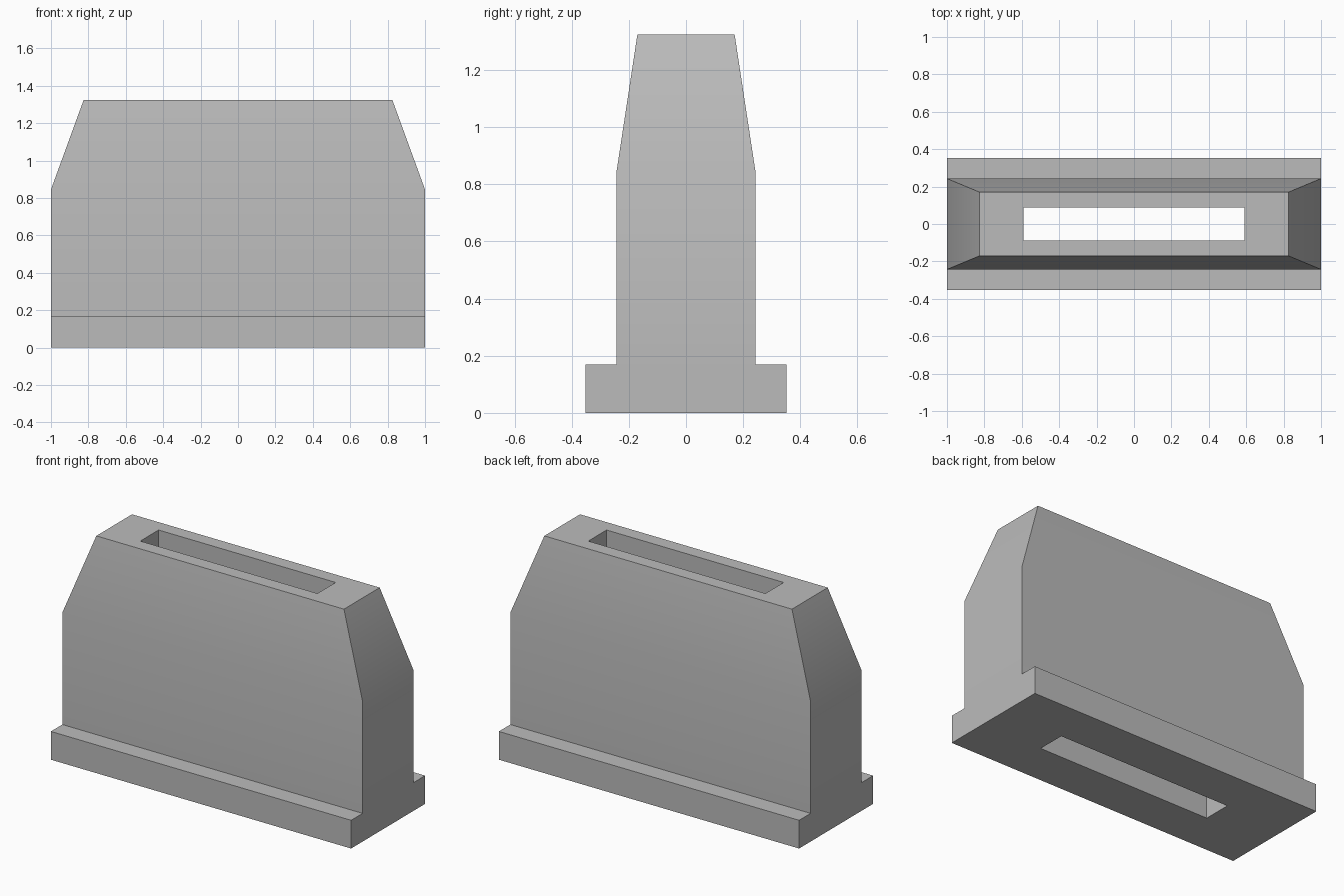
import bpy
import bmesh
from math import radians

cube = bpy.data.objects.get("Cube")
if cube:
    bpy.data.objects.remove(cube, do_unlink=True)

# Plain grey material
grey = bpy.data.materials.new("grey")
grey.use_nodes = True
colour = (0.5, 0.5, 0.5, 1)
grey.diffuse_color = colour
grey.node_tree.nodes["Principled BSDF"].inputs["Base Color"].default_value = colour

# Half length, half depth and height of each rectangular ring,
# up the outside and back down through the slot
sections = [
    (1, 0.352, 0),          # foot
    (1, 0.352, 0.17),       # flange edge
    (1, 0.243, 0.17),       # flange meets body
    (1, 0.243, 0.845),      # shoulder
    (0.825, 0.17, 1.325),   # top rim
    (0.59, 0.087, 1.325),   # slot mouth
    (0.59, 0.087, 0),       # slot exit
]
FLAT_BANDS = 3              # bands whose ends lie in one flat plane

bm = bmesh.new()
corners = [(-1, -1), (1, -1), (1, 1), (-1, 1)]
rings = [[bm.verts.new((sx * x, sy * y, z)) for sx, sy in corners]
         for x, y, z in sections]

# Join neighbouring rings, closing the last one to the first
for band, lower in enumerate(rings):
    upper = rings[(band + 1) % len(rings)]
    for side in range(4):
        if band < FLAT_BANDS and side % 2:
            continue
        nxt = (side + 1) % 4
        bm.faces.new((lower[side], lower[nxt], upper[nxt], upper[side]))

# One T-shaped face closes each flat end
for a, b in ((1, 2), (3, 0)):
    flat = rings[:FLAT_BANDS + 1]
    bm.faces.new([r[b] for r in flat] + [r[a] for r in reversed(flat)])

bmesh.ops.recalc_face_normals(bm, faces=bm.faces)
mesh = bpy.data.meshes.new("slotted_housing")
bm.to_mesh(mesh)
bm.free()
mesh.materials.append(grey)

housing = bpy.data.objects.new("slotted_housing", mesh)
bpy.context.collection.objects.link(housing)
bpy.context.view_layer.objects.active = housing
housing.select_set(True)
bpy.ops.object.shade_smooth_by_angle(angle=radians(30))
